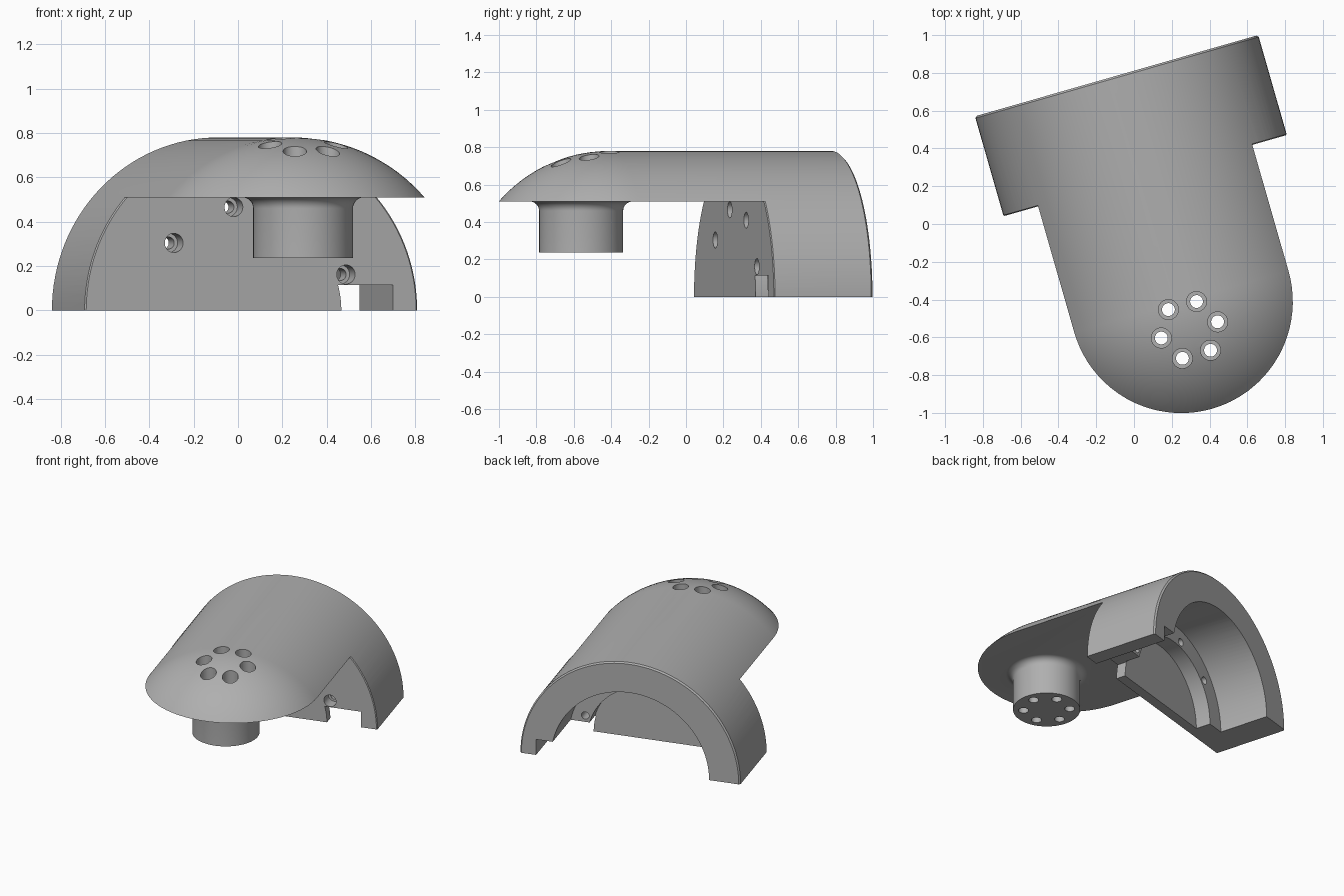
import bpy, bmesh, math
from mathutils import Matrix, Vector

if "Cube" in bpy.data.objects:
    bpy.data.objects.remove(bpy.data.objects["Cube"], do_unlink=True)

# Main dimensions; the part is built along -y, then turned
R = 0.78            # outer radius
HOUSING = 0.55      # housing length
ARM_Z = 0.51        # underside of the arm
ARM_END = 1.244     # centre of the rounded end
PEG_Y = -1.40
TURN = math.radians(16)

grey = bpy.data.materials.new("plain_grey")
grey.use_nodes = True
grey.diffuse_color = (0.43, 0.43, 0.43, 1)
grey.node_tree.nodes["Principled BSDF"].inputs["Base Color"].default_value = (0.43, 0.43, 0.43, 1)


def new_object(name, bm):
    bmesh.ops.recalc_face_normals(bm, faces=bm.faces)
    mesh = bpy.data.meshes.new(name)
    bm.to_mesh(mesh)
    bm.free()
    mesh.materials.append(grey)
    obj = bpy.data.objects.new(name, mesh)
    bpy.context.collection.objects.link(obj)
    return obj


def lathe(name, profile, centre=(0, 0, 0), along_y=False, steps=32, closed=False):
    """Turn (radius, height) points around z, or around y."""
    bm = bmesh.new()
    verts = [bm.verts.new((r, 0, h)) for r, h in profile]
    pairs = list(zip(verts, verts[1:]))
    if closed:
        pairs.append((verts[-1], verts[0]))
    edges = [bm.edges.new(p) for p in pairs]
    bmesh.ops.spin(bm, geom=verts + edges, cent=(0, 0, 0), axis=(0, 0, 1),
                   angle=math.tau, steps=steps)
    bmesh.ops.remove_doubles(bm, verts=bm.verts, dist=1e-5)
    if along_y:
        bm.transform(Matrix.Rotation(-math.pi / 2, 4, 'X'))
    bm.transform(Matrix.Translation(centre))
    return new_object(name, bm)


def box(name, low, high):
    bm = bmesh.new()
    bmesh.ops.create_cube(bm, size=1)
    low, high = Vector(low), Vector(high)
    bmesh.ops.scale(bm, vec=high - low, verts=bm.verts)
    bmesh.ops.translate(bm, vec=(low + high) / 2, verts=bm.verts)
    return new_object(name, bm)


def combine(target, tool, operation='DIFFERENCE'):
    tool.hide_render = True
    mod = target.modifiers.new("combine", 'BOOLEAN')
    mod.operation, mod.solver, mod.object = operation, 'EXACT', tool
    bpy.context.view_layer.objects.active = target
    bpy.ops.object.modifier_apply(modifier=mod.name)
    bpy.data.objects.remove(tool, do_unlink=True)


def stepped_hole(name, r_low, r_high, low, step, high, **kw):
    return lathe(name, [(0, low), (r_low, low), (r_low, step),
                        (r_high, step), (r_high, high), (0, high)], **kw)


# Outer shell: long cylinder with a ball end and a chamfered back rim
ball = [(R * math.cos(a), -ARM_END - R * math.sin(a))
        for a in (math.pi / 2 * i / 28 for i in range(28))]
body = lathe("housing_with_arm",
             [(0, 0), (R - 0.01, 0), (R, -0.01)] + ball + [(0, -ARM_END - R)],
             along_y=True, steps=128)

# Flat bottom and the open space below the arm
combine(body, box("bottom_cutter", (-2, -3, -2), (2, 1, 0)))
combine(body, box("arm_cutter", (-2, -3, -1), (2, -HOUSING, ARM_Z)))

# Chamfer on the housing's front rim, below the arm only
rim = lathe("rim_cutter", [(R - 0.012, -HOUSING - 0.005), (R + 0.02, -HOUSING + 0.022),
                           (R + 0.02, -HOUSING - 0.005)],
            along_y=True, steps=128, closed=True)
combine(rim, box("rim_trim", (-2, -3, ARM_Z), (2, 1, 2)))
combine(body, rim)

# Stepped cavity, open to the back and bottom
combine(body, stepped_hole("cavity_cutter", 0.43, 0.56, -0.48, -0.37, 0.1,
                           along_y=True, steps=128))

# Notch along one foot, leaving the thin front plate in place
notch = box("notch_cutter", (0.1, -0.7, -0.2), (0.666, 0.2, 0.115))
combine(notch, lathe("plate_keep", [(0, -1), (0.423, -1), (0.423, 1), (0, 1)],
                     along_y=True, steps=128))
combine(body, notch)

# Four counterbored screw holes through the housing ledge
for degrees in (20, 60, 100, 140):
    a = math.radians(degrees)
    hole = stepped_hole("ledge_hole", 0.043, 0.027, -0.65, -0.46, -0.3,
                        centre=(0.473 * math.cos(a), 0, 0.473 * math.sin(a)), along_y=True)
    combine(body, hole)

# Round peg with a fillet where it meets the arm
fillet = [(0.275 - 0.05 * math.cos(a), ARM_Z - 0.05 + 0.05 * math.sin(a))
          for a in (math.pi / 2 * i / 8 for i in range(9))]
peg = lathe("peg", [(0, 0.237), (0.225, 0.237)] + fillet + [(0.275, 0.55), (0, 0.55)],
            centre=(0, PEG_Y, 0), steps=64)
combine(body, peg, 'UNION')

# Ring of six counterbored holes down through the arm and peg
for i in range(6):
    a = math.tau * i / 6
    combine(body, stepped_hole("peg_hole", 0.034, 0.053, 0.1, 0.55, 1,
                               centre=(0.155 * math.cos(a), PEG_Y + 0.155 * math.sin(a), 0)))

# Turn and place, then smooth the round surfaces
body.data.transform(Matrix.Translation((-0.0922, 0.785, 0)) @ Matrix.Rotation(TURN, 4, 'Z'))
for obj in bpy.context.selected_objects:
    obj.select_set(False)
body.select_set(True)
bpy.context.view_layer.objects.active = body
bpy.ops.object.shade_smooth_by_angle(angle=math.radians(25))
